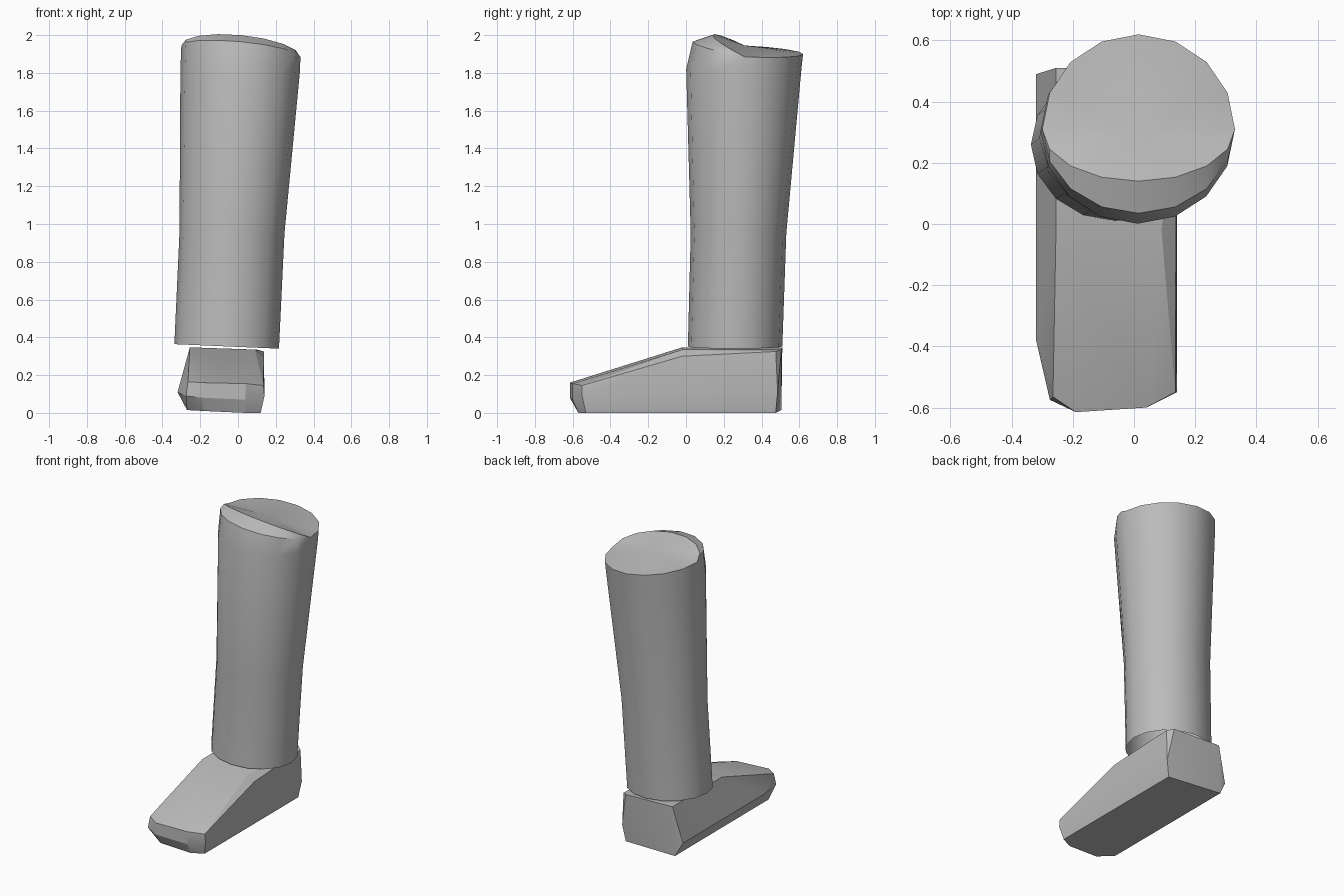
import bpy
import bmesh
from math import sin, cos, pi, radians

cube = bpy.data.objects.get("Cube")
if cube:
    bpy.data.objects.remove(cube, do_unlink=True)

grey = bpy.data.materials.new("plain grey")
grey.use_nodes = True
colour = (0.5, 0.5, 0.5, 1)
grey.diffuse_color = colour
grey.node_tree.nodes["Principled BSDF"].inputs["Base Color"].default_value = colour

SIDES = 16


def add_object(name, bm, angle):
    bmesh.ops.recalc_face_normals(bm, faces=bm.faces[:])
    mesh = bpy.data.meshes.new(name)
    bm.to_mesh(mesh)
    bm.free()
    mesh.materials.append(grey)
    obj = bpy.data.objects.new(name, mesh)
    bpy.context.collection.objects.link(obj)
    bpy.ops.object.select_all(action="DESELECT")
    bpy.context.view_layer.objects.active = obj
    obj.select_set(True)
    bpy.ops.object.shade_smooth_by_angle(angle=radians(angle))
    return obj


def ring(bm, point):
    return [bm.verts.new(point(cos(2 * pi * k / SIDES), sin(2 * pi * k / SIDES)))
            for k in range(SIDES)]


def tube_ring(bm, x, y, z, rx, ry, tilt=0):
    return ring(bm, lambda c, s: (x + rx * c, y + ry * s, z - tilt * c))


def rim_ring(bm, front_reach, drop):
    # Back half is a plain circle; front half is pulled in and raised to a peak
    def point(c, s):
        front = max(-s, 0)
        y = 0.31 + (0.31 * s if s > 0 else front_reach * s)
        z = 1.915 - 0.03 * c + (0.085 - drop) * front - 0.015 * max(s, 0)
        return (0.015 + 0.315 * c, y, z)
    return ring(bm, point)


# Lower leg: open at the ankle, bevelled at the knee, closed by a shallow fan
bm = bmesh.new()
rings = [
    tube_ring(bm, -0.06, 0.26, 0.352, 0.277, 0.25, 0.012),
    tube_ring(bm, -0.032, 0.278, 0.95, 0.278, 0.253),
    tube_ring(bm, 0.012, 0.306, 1.82, 0.317, 0.305),
    rim_ring(bm, 0.275, 0.035),
    rim_ring(bm, 0.17, 0),
]
for low, high in zip(rings, rings[1:]):
    for k in range(SIDES):
        n = (k + 1) % SIDES
        bm.faces.new((low[k], low[n], high[n], high[k]))
centre = bm.verts.new((0.015, 0.31, 1.945))
for k in range(SIDES):
    bm.faces.new((rings[-1][k], rings[-1][(k + 1) % SIDES], centre))
bmesh.ops.remove_doubles(bm, verts=bm.verts[:], dist=0.0005)
add_object("lower_leg", bm, 30)

# Foot: one convex wedge given by its corners
corners = [
    # sole
    (-0.27, -0.5, 0.015), (-0.18, -0.575, 0.01), (0.04, -0.57, 0), (0.12, -0.53, 0),
    (0.12, 0.475, 0), (-0.27, 0.505, 0.015),
    # widest line
    (-0.32, -0.38, 0.11), (-0.275, -0.575, 0.09), (-0.19, -0.615, 0.08),
    (0.04, -0.6, 0.07), (0.14, -0.55, 0.09), (0.14, 0.485, 0.11), (-0.32, 0.49, 0.11),
    # toe top
    (-0.265, -0.565, 0.165), (-0.19, -0.615, 0.16), (0.04, -0.6, 0.155),
    (0.135, -0.55, 0.145),
    # instep and heel top
    (-0.255, -0.02, 0.347), (0.09, -0.02, 0.335), (0.137, -0.02, 0.3),
    (0.137, 0.475, 0.325), (0.1, 0.505, 0.335), (-0.255, 0.51, 0.347),
]
bm = bmesh.new()
for corner in corners:
    bm.verts.new(corner)
hull = bmesh.ops.convex_hull(bm, input=bm.verts[:])
unused = {v for v in hull["geom_interior"] + hull["geom_unused"]
          if isinstance(v, bmesh.types.BMVert)}
bmesh.ops.delete(bm, geom=list(unused), context="VERTS")
bmesh.ops.dissolve_limit(bm, angle_limit=radians(3), verts=bm.verts[:], edges=bm.edges[:])
add_object("foot", bm, 20)
